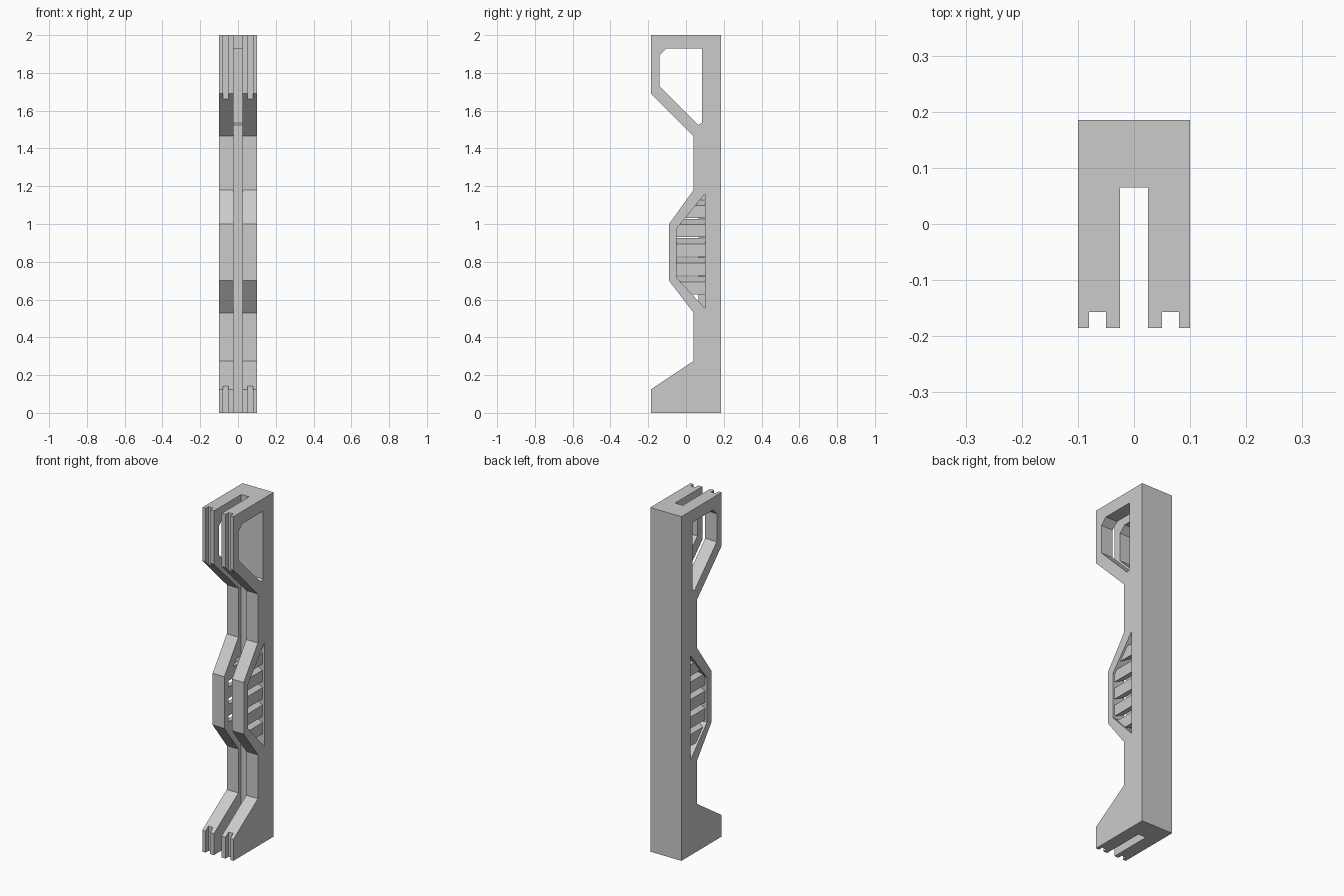
import bpy
import bmesh
from mathutils import Vector

if "Cube" in bpy.data.objects:
    bpy.data.objects.remove(bpy.data.objects["Cube"], do_unlink=True)

grey = bpy.data.materials.new("plain grey")
grey.use_nodes = True
grey.diffuse_color = (0.6, 0.6, 0.6, 1)
grey.node_tree.nodes["Principled BSDF"].inputs["Base Color"].default_value = (0.6, 0.6, 0.6, 1)


def prism(name, points, offset):
    """Extrude a closed 3D outline along an offset vector."""
    bm = bmesh.new()
    face = bm.faces.new([bm.verts.new(p) for p in points])
    ext = bmesh.ops.extrude_face_region(bm, geom=[face])
    moved = [v for v in ext["geom"] if isinstance(v, bmesh.types.BMVert)]
    bmesh.ops.translate(bm, verts=moved, vec=Vector(offset))
    bmesh.ops.recalc_face_normals(bm, faces=bm.faces)
    mesh = bpy.data.meshes.new(name)
    bm.to_mesh(mesh)
    bm.free()
    mesh.materials.append(grey)
    obj = bpy.data.objects.new(name, mesh)
    bpy.context.collection.objects.link(obj)
    return obj


def side_prism(name, outline, x0, x1):
    return prism(name, [(x0, y, z) for y, z in outline], (x1 - x0, 0, 0))


def box(name, x0, x1, y0, y1, z0, z1):
    return side_prism(name, [(y0, z0), (y1, z0), (y1, z1), (y0, z1)], x0, x1)


def boolean(obj, tool, operation="DIFFERENCE"):
    """Apply a boolean and delete the tool."""
    mod = obj.modifiers.new("cut", "BOOLEAN")
    mod.operation = operation
    mod.solver = "EXACT"
    mod.object = tool
    bpy.context.view_layer.update()
    graph = bpy.context.evaluated_depsgraph_get()
    result = bpy.data.meshes.new_from_object(obj.evaluated_get(graph))
    obj.modifiers.clear()
    obj.data = result
    bpy.data.objects.remove(tool, do_unlink=True)


# Main body from the side profile
body = side_prism("handle_body", [
    (-0.185, 0), (0.185, 0), (0.185, 2), (-0.185, 2), (-0.185, 1.69),
    (0.04, 1.465), (0.04, 1.18), (-0.09, 1.0), (-0.09, 0.70),
    (0.04, 0.53), (0.04, 0.275), (-0.185, 0.125)], -0.1, 0.1)

# Upper window through both cheeks
boolean(body, side_prism("window_cutter", [
    (-0.14, 1.73), (-0.14, 1.893), (-0.105, 1.928), (0.085, 1.928),
    (0.085, 1.535), (0.065, 1.525)], -0.2, 0.2))

# Side pockets for the louvres
pocket = [(0.10, 1.16), (0.10, 0.555), (-0.05, 0.715), (-0.05, 0.975)]
for side in (-1, 1):
    boolean(body, side_prism("pocket_cutter", pocket, side * 0.025, side * 0.2))

# Central slot and narrow front grooves
boolean(body, box("slot_cutter", -0.025, 0.025, -0.3, 0.065, -0.1, 2.1))
for side in (-1, 1):
    boolean(body, box("groove_cutter", side * 0.05, side * 0.08, -0.3, -0.157, -0.1, 2.1))

# Sloping louvres rising inward on each side, trimmed to the pocket
for side, label in ((-1, "right"), (1, "left")):
    for i in range(5):
        top = 1.098 - i * 0.1015
        bottom = top - 0.066
        section = [(0.088, bottom), (0.088, top), (0.026, top + 0.03), (0.026, bottom + 0.03)]
        slat = prism(f"{label}_louvre_{i + 1}",
                     [(side * x, -0.1, z) for x, z in section], (0, 0.25, 0))
        boolean(slat, side_prism("trim", pocket, side * 0.02, side * 0.15), "INTERSECT")
